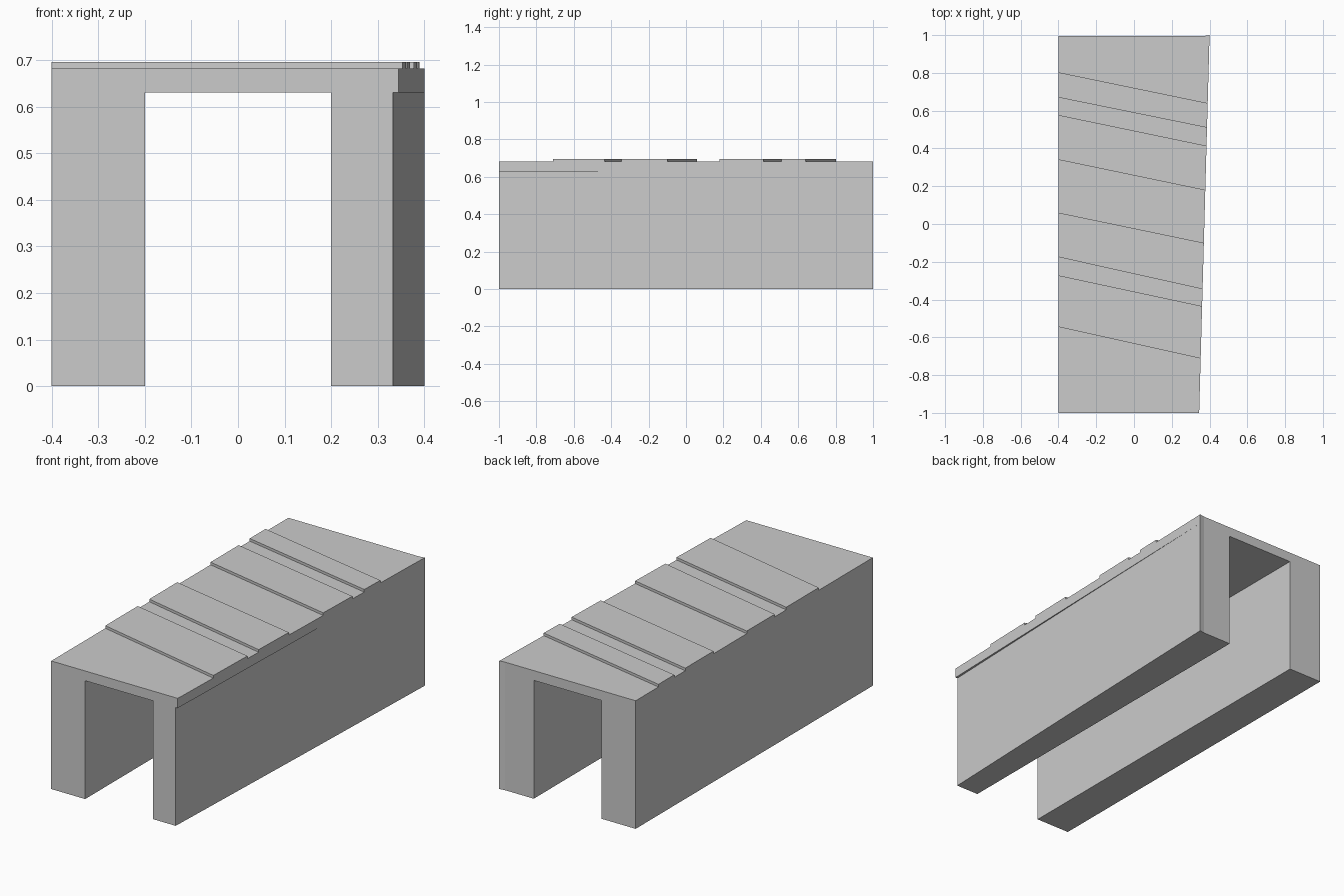
import bpy, bmesh

if "Cube" in bpy.data.objects:
    bpy.data.objects.remove(bpy.data.objects["Cube"])

ROOF_LOW, ROOF_TOP, SLAT_TOP = 0.63, 0.682, 0.696


def prism(name, outline, z0, z1):
    """Extrude a counter-clockwise plan outline from z0 up to z1."""
    bm = bmesh.new()
    face = bm.faces.new([bm.verts.new((x, y, z0)) for x, y in outline])
    up = bmesh.ops.extrude_face_region(bm, geom=[face])
    verts = [v for v in up["geom"] if isinstance(v, bmesh.types.BMVert)]
    bmesh.ops.translate(bm, vec=(0, 0, z1 - z0), verts=verts)
    bmesh.ops.recalc_face_normals(bm, faces=bm.faces)
    mesh = bpy.data.meshes.new(name)
    bm.to_mesh(mesh)
    bm.free()
    obj = bpy.data.objects.new(name, mesh)
    bpy.context.collection.objects.link(obj)
    return obj


def edge_x(y):
    """Slanted right edge of the roof."""
    return 0.345 + 0.0275 * (y + 1)


# Side walls; the right one narrows towards the front, under the roof lip
prism("left_wall", [(-0.4, -1), (-0.2, -1), (-0.2, 0.995), (-0.4, 0.995)], 0, ROOF_LOW)
prism("right_wall", [(0.2, -1), (0.333, -1), (0.368, 0), (0.4, 1),
                     (0.37, 0.995), (0.2, 0.995)], 0, ROOF_LOW)

# Roof slab
prism("roof", [(-0.4, -1), (edge_x(-1), -1), (0.4, 1),
               (0.37, 0.995), (-0.4, 0.995)], ROOF_LOW, ROOF_TOP)

# Slanted raised strips: front and back y at the left edge, then at the right edge
strips = [(-0.545, -0.272, -0.712, -0.435),
          (-0.175, 0.06, -0.345, -0.1),
          (0.34, 0.577, 0.178, 0.414),
          (0.67, 0.803, 0.51, 0.64)]
for i, (lf, lb, rf, rb) in enumerate(strips, 1):
    prism(f"roof_strip_{i}", [(-0.4, lf), (edge_x(rf), rf), (edge_x(rb), rb), (-0.4, lb)],
          ROOF_TOP, SLAT_TOP)
